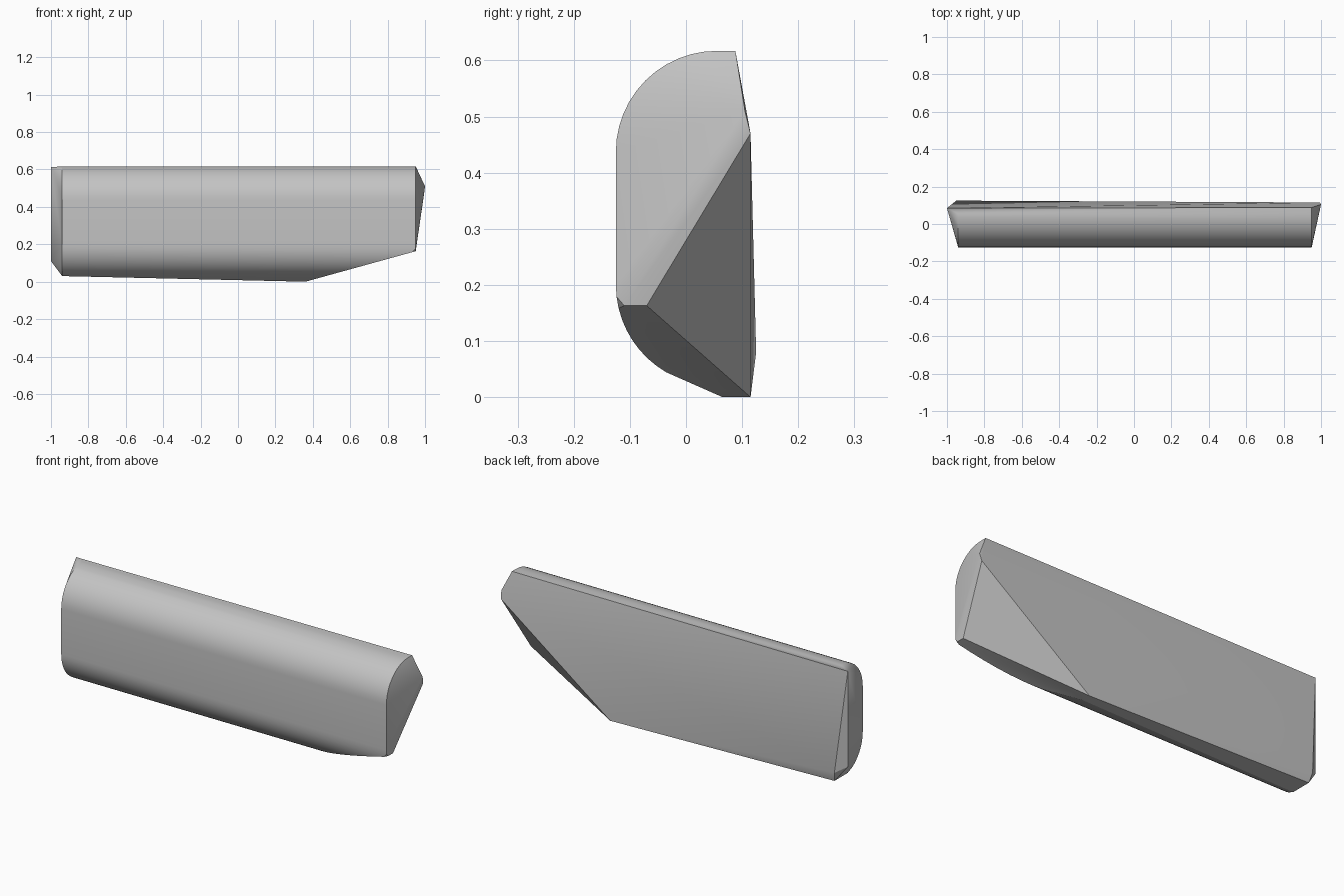
import bpy
import bmesh
from math import sin, cos, radians

cube = bpy.data.objects.get("Cube")
if cube:
    bpy.data.objects.remove(cube, do_unlink=True)

LEFT, RIGHT = -0.94, 0.95      # ends of the rounded front
CUT_X, CUT_Z = 0.36, 0.163     # start and top of the sloped underside cut
RADIUS, CENTRE_Y = 0.18, 0.055


def arc(centre_z, direction, end_angle, steps):
    """Rounded front corner as (y, z) points."""
    for i in range(steps + 1):
        a = radians(end_angle * i / steps)
        yield CENTRE_Y - RADIUS * cos(a), centre_z + direction * RADIUS * sin(a)


points = []

# Rounded upper front corner, straight along the whole length
for y, z in arc(0.437, 1, 90, 12):
    points += [(LEFT, y, z), (RIGHT, y, z)]

# Rounded lower front corner, trimmed on the right by the sloped cut
for y, z in arc(0.2, -1, 60, 9):
    x = CUT_X + z * (RIGHT - CUT_X) / CUT_Z
    points += [(LEFT, y, z), (min(x, RIGHT), y, z)]

# Underside, with the cut rising to the right end
points += [
    (LEFT, 0.0, 0.03), (LEFT, 0.11, 0.03),
    (CUT_X, 0.065, 0), (CUT_X, 0.115, 0),
    (RIGHT, -0.11, CUT_Z), (RIGHT, -0.07, CUT_Z),
]

# Back: top edge, left end edge, lower left corner and right tip
points += [
    (-1, 0.085, 0.612), (RIGHT, 0.088, 0.617),
    (-1, 0.085, 0.11), (-0.95, 0.125, 0.08),
    (1, 0.105, 0.51), (0.995, 0.115, 0.47),
]

# Wrap the outline points into one solid
bm = bmesh.new()
for p in points:
    bm.verts.new(p)
hull = bmesh.ops.convex_hull(bm, input=bm.verts[:])
loose = {v for v in hull["geom_interior"] + hull["geom_unused"]
         if isinstance(v, bmesh.types.BMVert)}
bmesh.ops.delete(bm, geom=list(loose), context='VERTS')
bmesh.ops.dissolve_limit(bm, angle_limit=radians(0.5),
                         verts=bm.verts[:], edges=bm.edges[:])
bmesh.ops.recalc_face_normals(bm, faces=bm.faces[:])
mesh = bpy.data.meshes.new("rounded_block")
bm.to_mesh(mesh)
bm.free()

block = bpy.data.objects.new("rounded_block", mesh)
bpy.context.collection.objects.link(block)

# Plain grey finish
grey = bpy.data.materials.new("light_grey")
grey.use_nodes = True
colour = (0.55, 0.55, 0.55, 1)
grey.diffuse_color = colour
grey.node_tree.nodes["Principled BSDF"].inputs["Base Color"].default_value = colour
mesh.materials.append(grey)

bpy.ops.object.select_all(action='DESELECT')
block.select_set(True)
bpy.context.view_layer.objects.active = block
bpy.ops.object.shade_smooth_by_angle(angle=radians(20))
